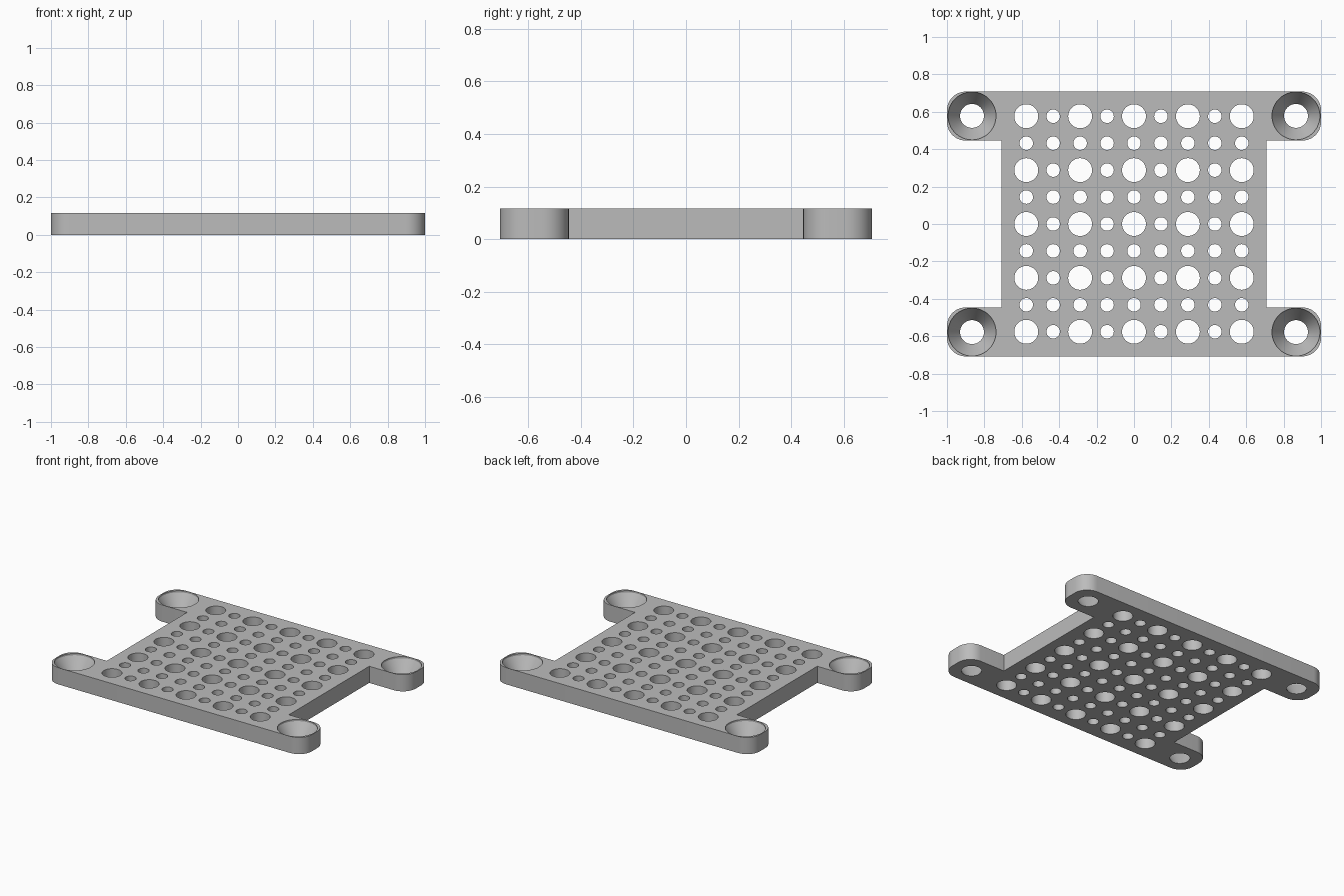
import bpy, bmesh, math

THICK = 0.117        # plate thickness
PITCH = 0.144        # spacing of the perforation grid
EAR_X, EAR_Y = 0.866, 0.578   # screw hole centres

if "Cube" in bpy.data.objects:
    bpy.data.objects.remove(bpy.data.objects["Cube"], do_unlink=True)

grey = bpy.data.materials.new("plain grey")
grey.use_nodes = True
colour = (0.5, 0.5, 0.5, 1)
grey.diffuse_color = colour
grey.node_tree.nodes["Principled BSDF"].inputs["Base Color"].default_value = colour


def make_object(name, bm):
    bmesh.ops.recalc_face_normals(bm, faces=bm.faces)
    mesh = bpy.data.meshes.new(name)
    bm.to_mesh(mesh)
    bm.free()
    mesh.materials.append(grey)
    obj = bpy.data.objects.new(name, mesh)
    bpy.context.collection.objects.link(obj)
    return obj


def revolve(bm, x, y, profile, segments):
    """Closed solid of stacked rings, given (radius, z) pairs from bottom to top."""
    rings = [[bm.verts.new((x + r * math.cos(2 * math.pi * k / segments),
                            y + r * math.sin(2 * math.pi * k / segments), z))
              for k in range(segments)] for r, z in profile]
    for low, high in zip(rings, rings[1:]):
        for k in range(segments):
            n = (k + 1) % segments
            bm.faces.new((low[k], low[n], high[n], high[k]))
    bm.faces.new(rings[0][::-1])
    bm.faces.new(rings[-1])


def arc(cx, cy, r, start, steps=10):
    """Quarter circle, counter-clockwise from the start angle in degrees."""
    return [(cx + r * math.cos(a), cy + r * math.sin(a))
            for a in (math.radians(start + 90 * k / steps) for k in range(steps + 1))]


# Plate outline: one quarter with a rounded ear, mirrored around both axes
R, HALF_Y, NECK_X, NECK_Y = 0.1, 0.708, 0.708, 0.446
quarter = [(NECK_X, NECK_Y)] + arc(1 - R, NECK_Y + R, R, -90) + arc(1 - R, HALF_Y - R, R, 0)
right_half = [(x, -y) for x, y in reversed(quarter)] + quarter
outline = right_half + [(-x, y) for x, y in reversed(right_half)]

bm = bmesh.new()
base = bm.faces.new([bm.verts.new((x, y, 0)) for x, y in outline])
top = bmesh.ops.extrude_face_region(bm, geom=[base])["geom"]
bmesh.ops.translate(bm, vec=(0, 0, THICK),
                    verts=[v for v in top if isinstance(v, bmesh.types.BMVert)])
plate = make_object("perforated_plate", bm)

# Cutter: grid of large and small through holes
bm = bmesh.new()
for i in range(-4, 5):
    for j in range(-4, 5):
        radius = 0.064 if i % 2 == 0 and j % 2 == 0 else 0.036
        revolve(bm, i * PITCH, j * PITCH, [(radius, -0.05), (radius, THICK + 0.05)], 32)

# Cutter: countersunk screw holes in the ears
for sx in (-1, 1):
    for sy in (-1, 1):
        revolve(bm, sx * EAR_X, sy * EAR_Y,
                [(0.064, -0.05), (0.064, 0.004), (0.128, THICK - 0.012), (0.128, THICK + 0.05)], 48)
cutter = make_object("hole_cutter", bm)

cut = plate.modifiers.new("holes", "BOOLEAN")
cut.operation = "DIFFERENCE"
cut.solver = "EXACT"
cut.object = cutter

# Apply the cut, drop the helper and smooth the curved walls
bpy.context.view_layer.objects.active = plate
plate.select_set(True)
bpy.ops.object.modifier_apply(modifier=cut.name)
bpy.data.objects.remove(cutter, do_unlink=True)
bpy.ops.object.shade_smooth_by_angle(angle=math.radians(30))
